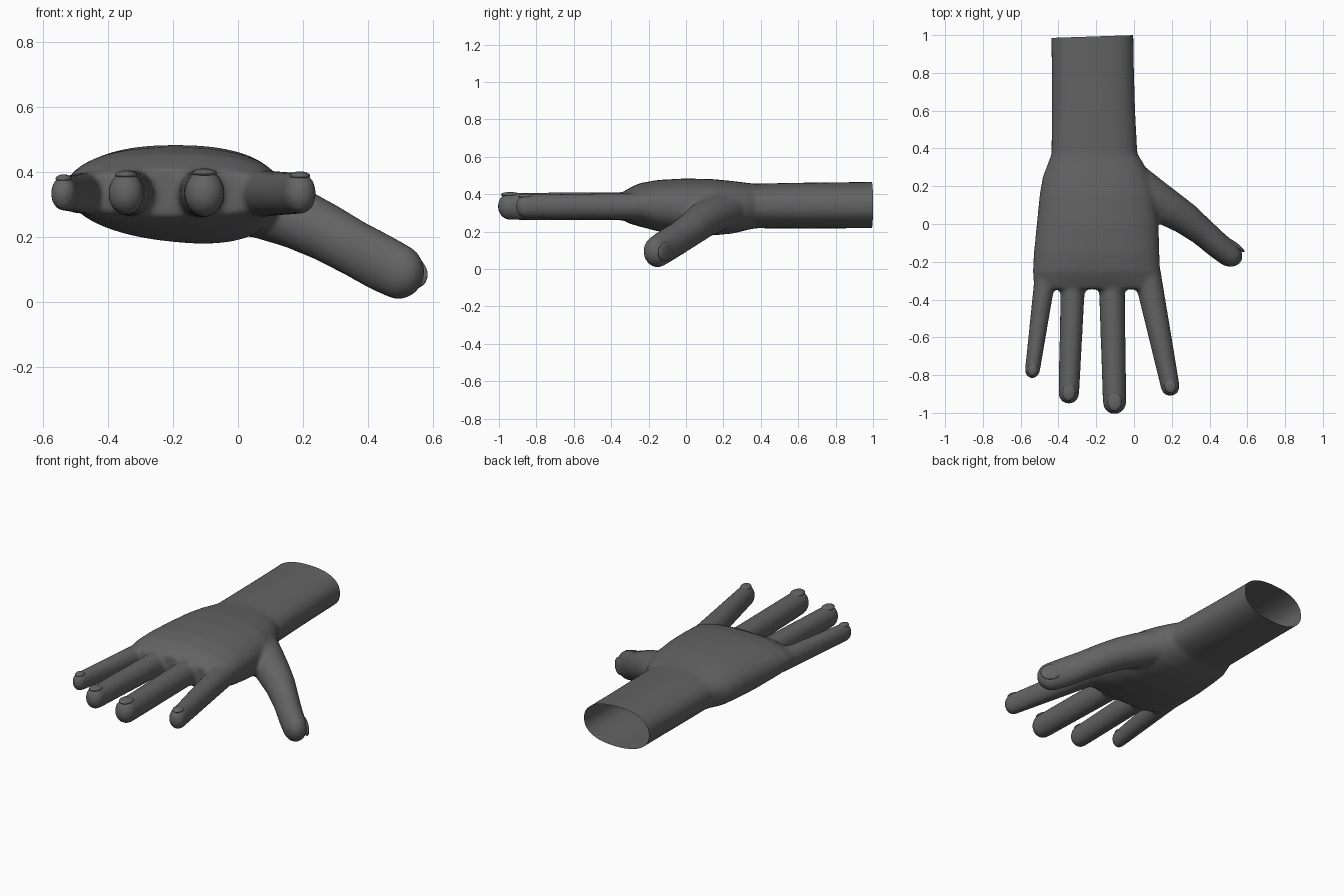
import bpy, bmesh, math
from mathutils import Vector, Matrix

if "Cube" in bpy.data.objects:
    bpy.data.objects.remove(bpy.data.objects["Cube"])

skin = bpy.data.materials.new("dark grey")
skin.diffuse_color = (0.125, 0.125, 0.125, 1)
skin.use_nodes = True
skin.node_tree.nodes["Principled BSDF"].inputs["Base Color"].default_value = skin.diffuse_color


def bridge(bm, rings):
    """Join rings of points into a closed tube."""
    loops = [[bm.verts.new(p) for p in ring] for ring in rings]
    n = len(loops[0])
    for a, b in zip(loops, loops[1:]):
        for i in range(n):
            j = (i + 1) % n
            bm.faces.new((a[i], a[j], b[j], b[i]))
    bm.faces.new(loops[0][::-1])
    bm.faces.new(loops[-1])


def frame(pts, up):
    """Direction, side and up axes of a digit."""
    d = (pts[-1] - pts[0]).normalized()
    side = d.cross(up).normalized()
    return d, side, side.cross(d)


def digit(bm, stations, up, n=28):
    """Tapered oval tube with a rounded tip; each station is (point, width, height)."""
    pts = [Vector(s[0]) for s in stations]
    d, side, top = frame(pts, up)
    data = [(p, s[1], s[2]) for p, s in zip(pts, stations)]
    end, w, h = data[-1]
    for k in range(1, 7):
        a = k * math.radians(14)
        data.append((end + d * w * math.sin(a), w * math.cos(a), h * math.cos(a)))
    rings = []
    for p, w, h in data:
        rings.append([p + side * w * math.cos(t) + top * h * math.sin(t)
                      for t in (2 * math.pi * i / n for i in range(n))])
    bridge(bm, rings)


def finish(name, bm):
    bmesh.ops.recalc_face_normals(bm, faces=bm.faces)
    mesh = bpy.data.meshes.new(name)
    bm.to_mesh(mesh)
    bm.free()
    mesh.materials.append(skin)
    mesh.shade_smooth()
    ob = bpy.data.objects.new(name, mesh)
    bpy.context.collection.objects.link(ob)
    return ob


# forearm and palm sections: y, left, right, bottom, top, extra drop on the thumb side
SECTIONS = [
    (1.10, -0.44, -0.005, 0.220, 0.467, 0.00),
    (0.80, -0.435, 0.000, 0.217, 0.463, 0.00),
    (0.60, -0.435, 0.006, 0.216, 0.461, 0.00),
    (0.37, -0.437, 0.018, 0.218, 0.456, 0.00),
    (0.33, -0.452, 0.045, 0.210, 0.460, 0.01),
    (0.25, -0.483, 0.085, 0.192, 0.470, 0.02),
    (0.15, -0.500, 0.115, 0.185, 0.480, 0.03),
    (0.00, -0.515, 0.130, 0.185, 0.484, 0.03),
    (-0.15, -0.530, 0.134, 0.205, 0.476, 0.025),
    (-0.25, -0.536, 0.138, 0.228, 0.458, 0.01),
    (-0.30, -0.533, 0.143, 0.242, 0.434, 0.00),
    (-0.345, -0.525, 0.142, 0.265, 0.408, 0.00),
]
bm = bmesh.new()
rings = []
for y, x0, x1, z0, z1, drop in SECTIONS:
    ring = []
    for i in range(56):
        t = 2 * math.pi * i / 56
        c, s = math.cos(t), math.sin(t)
        u = math.copysign(abs(c) ** 0.86, c)
        v = math.copysign(abs(s) ** 0.86, s)
        z = (z0 + z1) / 2 + v * (z1 - z0) / 2
        if v < 0:
            z += drop * u * v
        ring.append(Vector(((x0 + x1) / 2 + u * (x1 - x0) / 2, y, z)))
    rings.append(ring)
bridge(bm, rings)

# fingers: base x, tip x, tip y, base half width, tip half width, base and tip half height
FINGERS = {
    "little": (-0.466, -0.538, -0.817, 0.058, 0.040, 0.066, 0.055),
    "ring": (-0.321, -0.345, -0.952, 0.066, 0.055, 0.073, 0.067),
    "middle": (-0.119, -0.103, -1.007, 0.070, 0.062, 0.076, 0.073),
    "index": (0.067, 0.192, -0.911, 0.074, 0.050, 0.073, 0.064),
}
UP = Vector((0, 0, 1))
nails = []
for name, (xb, xt, yt, wb, wt, hb, ht) in FINGERS.items():
    base, tip = Vector((xb, -0.25, 0.335)), Vector((xt, yt + wt, 0.335))
    stations = [(base.lerp(tip, f), wb + (wt - wb) * f, hb + (ht - hb) * f)
                for f in (0, 0.25, 0.5, 0.75, 1)]
    digit(bm, stations, UP)
    d, side, top = frame([base, tip], UP)
    nails.append((name, tip - d * 0.005 + top * (ht - 0.010), d, side, top, wt * 0.62))

# thumb
THUMB_UP = Vector((0.62, 0.78, 0.0))
THUMB = [
    ((0.00, 0.21, 0.315), 0.10, 0.11),
    ((0.09, 0.145, 0.290), 0.10, 0.105),
    ((0.18, 0.085, 0.258), 0.095, 0.098),
    ((0.27, 0.030, 0.215), 0.090, 0.086),
    ((0.36, -0.040, 0.165), 0.087, 0.074),
    ((0.44, -0.110, 0.122), 0.089, 0.070),
    ((0.495, -0.153, 0.094), 0.086, 0.068),
]
digit(bm, THUMB, THUMB_UP)
d, side, top = frame([Vector(s[0]) for s in THUMB], THUMB_UP)
nails.append(("thumb", Vector(THUMB[-1][0]) + d * 0.005 + top * 0.058, d, side, top, 0.050))

# fuse the parts into one smooth skin
hand = finish("hand", bm)
remesh = hand.modifiers.new("fuse", 'REMESH')
remesh.mode = 'VOXEL'
remesh.voxel_size = 0.011
soften = hand.modifiers.new("soften", 'SMOOTH')
soften.factor = 0.5
soften.iterations = 10
graph = bpy.context.evaluated_depsgraph_get()
fused = bpy.data.meshes.new_from_object(hand.evaluated_get(graph))
hand.modifiers.clear()

# trim the forearm to an open, slightly slanted end
bm = bmesh.new()
bm.from_mesh(fused)
bmesh.ops.bisect_plane(bm, geom=bm.verts[:] + bm.edges[:] + bm.faces[:],
                       plane_co=(0, 1.0, 0.34), plane_no=(-0.034, 1, 0), clear_outer=True)
bm.to_mesh(fused)
bm.free()
fused.materials.clear()
fused.materials.append(skin)
fused.shade_smooth()
hand.data = fused

# nails: shallow ovals set into the digit tips
for name, centre, d, side, top, w in nails:
    bm = bmesh.new()
    axes = Matrix((side, d, top)).transposed().to_4x4()
    size = Matrix.Diagonal((w, w * 1.3, 0.0135, 1))
    bmesh.ops.create_uvsphere(bm, u_segments=24, v_segments=12, radius=1,
                              matrix=Matrix.Translation(centre) @ axes @ size)
    finish(name + "_nail", bm)
